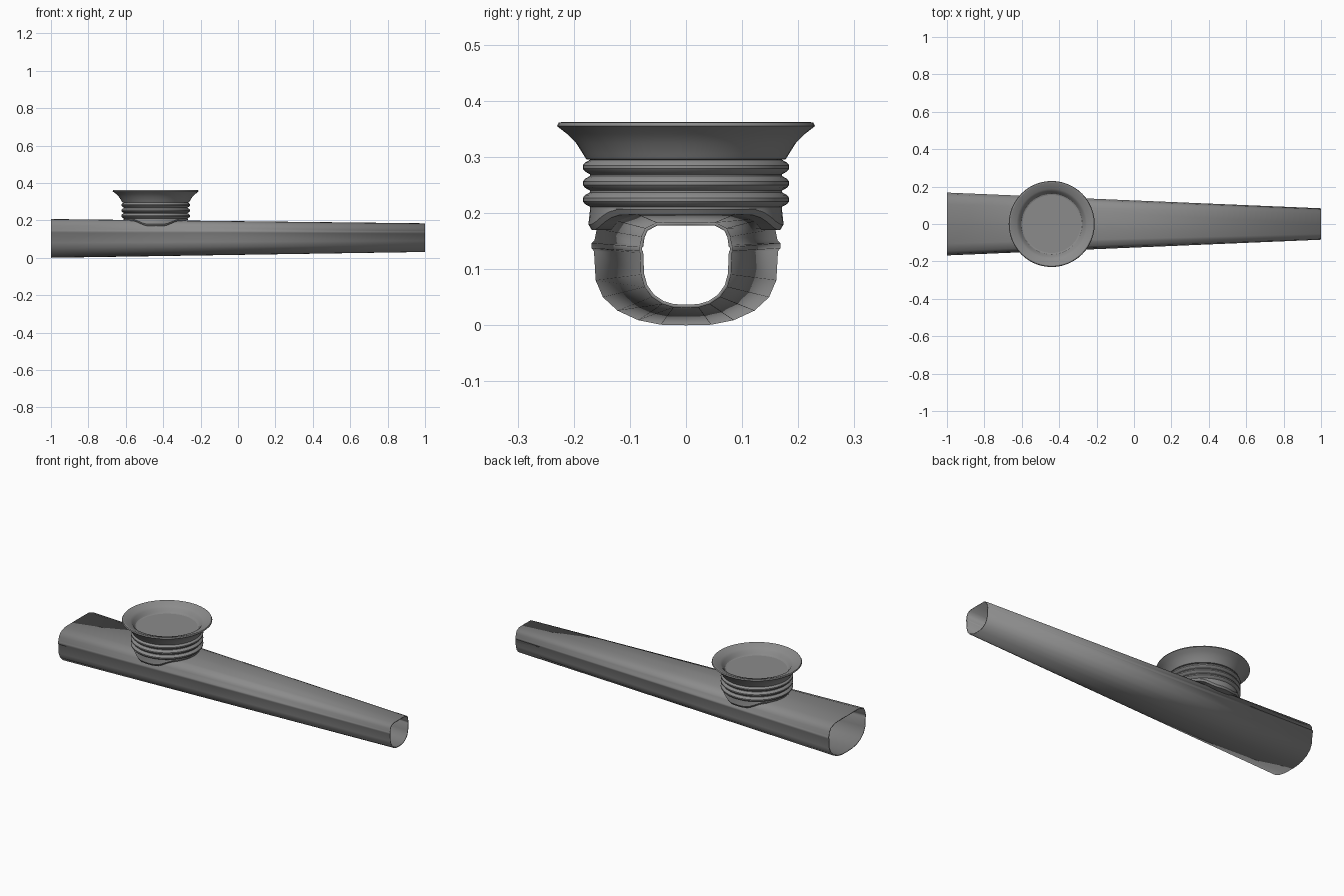
import bpy
import math

default_cube = bpy.data.objects.get("Cube")
if default_cube:
    bpy.data.objects.remove(default_cube, do_unlink=True)

# One flat metal colour for the whole instrument
metal = bpy.data.materials.new("grey metal")
metal.use_nodes = True
metal.diffuse_color = (0.26, 0.26, 0.26, 1)
metal.node_tree.nodes["Principled BSDF"].inputs["Base Color"].default_value = metal.diffuse_color


def make_part(name, vertices, faces):
    """Create a smooth shaded metal object with crisp edges."""
    mesh = bpy.data.meshes.new(name)
    mesh.from_pydata(vertices, [], faces)
    mesh.materials.append(metal)
    part = bpy.data.objects.new(name, mesh)
    bpy.context.collection.objects.link(part)
    bpy.ops.object.select_all(action="DESELECT")
    part.select_set(True)
    bpy.context.view_layer.objects.active = part
    bpy.ops.object.shade_smooth_by_angle(angle=math.radians(30))
    return part


def bridge(first, second, count):
    """Quads joining two closed rings of vertices."""
    faces = []
    for i in range(count):
        j = (i + 1) % count
        faces.append((first + i, first + j, second + j, second + i))
    return faces


# Tapered tube: half section from the bottom, past the seam ridge, to the top
half_section = [
    (0, 0), (.045, .001), (.085, .009), (.122, .026), (.148, .05),
    (.161, .08), (.164, .132), (.168, .137), (.168, .147), (.163, .152),
    (.159, .172), (.145, .192), (.105, .206), (0, .207),
]
mirrored = [(-y, z) for y, z in reversed(half_section[1:-1])]
section = half_section + mirrored
small_end_width, small_end_height, small_end_lift = .5, .74, .031

wide_end = [(-1, y, z) for y, z in section]
narrow_end = [(1, y * small_end_width, z * small_end_height + small_end_lift)
              for y, z in section]
tube = make_part("tapered_tube", wide_end + narrow_end,
                 bridge(0, len(section), len(section)))
wall = tube.modifiers.new("wall thickness", "SOLIDIFY")
wall.thickness = .006
wall.offset = -1

# Turned cup: funnel, flared rim and three raised bands
cup_x = -.44
segments = 48
cup_profile = [
    (.155, .318), (.162, .32), (.168, .327), (.176, .34), (.188, .35),
    (.222, .362), (.227, .361), (.23, .355), (.212, .341), (.196, .325),
    (.184, .306), (.178, .296),
]
band_shape = [(.171, .013), (.18, .008), (.184, .003)]
for band_z in (.282, .253, .224):
    cup_profile += [(r, band_z + h) for r, h in band_shape]
    cup_profile += [(r, band_z - h) for r, h in reversed(band_shape)]
cup_profile.append((.171, .207))


def saddle_height(angle):
    """Lower edge of the cup, dipping over both sides of the tube."""
    blend = min(max((abs(math.cos(angle)) - .25) / .5, 0), 1)
    return .17 + .027 * blend * blend * (3 - 2 * blend)


angles = [math.tau * i / segments for i in range(segments)]
cup_vertices = []
for radius, height in cup_profile:
    cup_vertices += [(cup_x + radius * math.cos(a), radius * math.sin(a), height)
                     for a in angles]

# Skirt bulge, lower edge and underside lip
for radius, raise_by in ((.174, .01), (.168, 0), (.13, 0)):
    cup_vertices += [(cup_x + radius * math.cos(a), radius * math.sin(a),
                      saddle_height(a) + raise_by) for a in angles]

ring_count = len(cup_vertices) // segments
cup_faces = []
for ring in range(ring_count - 1):
    # The lathe runs from the inside outward, then down
    cup_faces += [tuple(reversed(face)) for face in
                  bridge(ring * segments, (ring + 1) * segments, segments)]
make_part("turned_cup", cup_vertices, cup_faces)

# Flat membrane closing the cup
membrane_vertices = [(cup_x + .156 * math.cos(a), .156 * math.sin(a), .318)
                     for a in angles]
make_part("membrane", membrane_vertices, [tuple(range(segments))])
